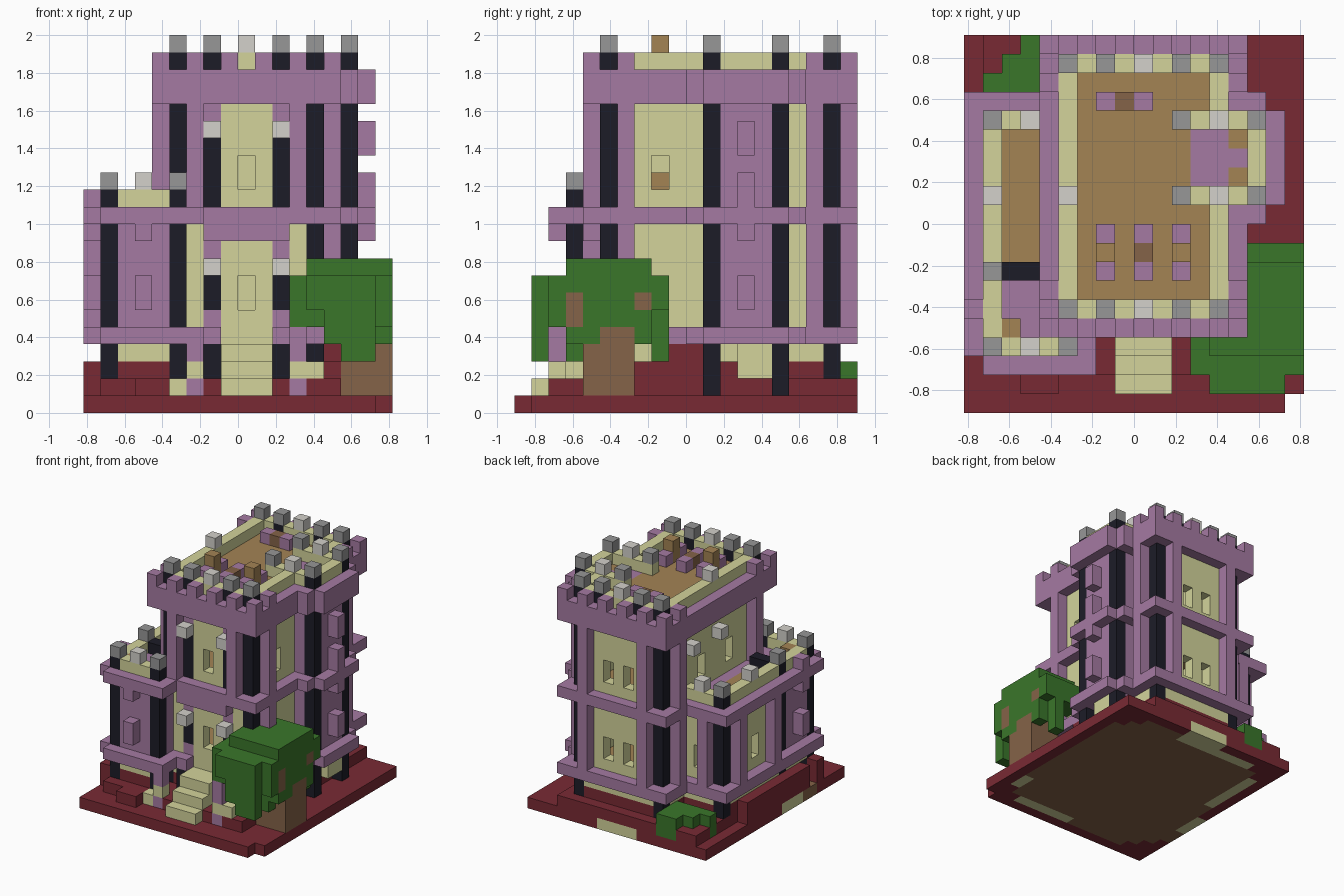
import bpy
import bmesh

UNIT = 2 / 22
COLOURS = {"purple": "A57AA2", "cream": "D3D49B", "black": "1C1C27", "brick_red": "792A34",
           "leaf_green": "3A762A", "tan": "A38354", "bark_brown": "856348",
           "grey": "979797", "pale_grey": "D3D1CB"}

default = bpy.data.objects.get("Cube")
if default:
    bpy.data.objects.remove(default, do_unlink=True)


def linear(pair):
    c = int(pair, 16) / 255
    return c / 12.92 if c < 0.04 else ((c + 0.055) / 1.055) ** 2.4


materials = {}
for name, code in COLOURS.items():
    mat = bpy.data.materials.new(name)
    rgba = [linear(code[i:i + 2]) for i in (0, 2, 4)] + [1]
    mat.diffuse_color = rgba
    mat.use_nodes = True
    mat.node_tree.nodes["Principled BSDF"].inputs["Base Color"].default_value = rgba
    materials[name] = mat
slots = list(COLOURS)
cells = {}


def fill(part, colour, xs, ys, zs, keep=False):
    """Fill a block of cells; a single number means one cell along that axis."""
    spans = [range(*s) if isinstance(s, tuple) else (s,) for s in (xs, ys, zs)]
    for x in spans[0]:
        for y in spans[1]:
            for z in spans[2]:
                if not (keep and (x, y, z) in cells):
                    cells[x, y, z] = (part, colour)


def ring(part, colour, xs, ys, zs):
    for x in (xs[0], xs[1] - 1):
        fill(part, colour, x, ys, zs)
    for y in (ys[0], ys[1] - 1):
        fill(part, colour, xs, y, zs)


def clear(xs, ys, zs):
    fill("opening", None, xs, ys, zs)


# Ground slab and stepped foundation
fill("ground_slab", "brick_red", (0, 18), (0, 20), 0)
clear(17, 0, 0)
fill("ground_slab", "cream", (7, 11), 19, 0)
fill("ground_slab", "cream", 0, (6, 9), 0)
fill("ground_slab", "bark_brown", 0, (4, 6), 0)
fill("foundation", "brick_red", (1, 15), (2, 20), 1)
fill("foundation", "brick_red", (1, 14), (5, 16), 2)
fill("foundation", "brick_red", (5, 14), (16, 19), 2)
fill("foundation", "brick_red", (0, 5), 3, (1, 3))
fill("foundation", "brick_red", 0, (5, 14), (1, 3))
fill("foundation", "brick_red", (3, 5), 1, 1)
fill("foundation", "brick_red", 14, (4, 13), (1, 3))
fill("foundation", "brick_red", (13, 15), (9, 11), (2, 4))

# Main hall and wing: walls, floors and roofs
ring("hall_walls", "cream", (5, 14), (5, 19), (3, 21))
ring("wing_walls", "cream", (1, 5), (3, 16), (3, 13))
for z in (4, 11, 19):
    fill("hall_floors", "tan", (6, 13), (6, 18), z)
    if z < 19:
        fill("wing_floors", "tan", (2, 5), (4, 15), z)
clear(4, (4, 15), 12)

# Corner towers
fill("tower_walls", "purple", 15, (12, 15), (4, 20))
fill("tower_walls", "cream", 15, (13, 15), (2, 4))
for y in (11, 15):
    fill("tower_walls", "purple", 14, y, (3, 20))
    fill("tower_parapet", "cream", (11, 16), y, 20)
fill("tower_parapet", "cream", 15, (12, 15), 20)
fill("tower_roof", "purple", (12, 15), (12, 15), (18, 20))
clear((13, 15), (12, 15), 20)
fill("wing_tower_walls", "purple", (2, 5), 3, (4, 12))
fill("wing_tower_walls", "purple", 1, (4, 7), (4, 12))
fill("wing_tower_walls", "purple", 5, 4, (4, 12))
fill("wing_tower_roof", "purple", (2, 5), (4, 7), 11)
fill("wing_tower_roof", "tan", 2, 4, 12)
fill("wing_tower_roof", "black", (2, 4), 7, 12)
fill("wing_parapet", "cream", (1, 6), 3, 12)

# Horizontal purple bands
for z in (4, 11, 18, 19):
    ring("hall_bands", "purple", (4, 15), (4, 20), z)
    fill("tower_bands", "purple", 16, (11, 16), z)
    for y in (10, 16):
        fill("tower_bands", "purple", (14, 16), y, z)
    if z < 18:
        fill("wing_bands", "purple", 0, (3, 17), z)
        fill("wing_bands", "purple", (1, 7), 2, z)
        fill("wing_bands", "purple", 6, (2, 4), z)
        fill("wing_bands", "purple", (0, 5), 16, z)
for y in (12, 14):
    fill("tower_roof", "tan", 14, y, 19)

# Purple pillars standing proud of the walls, and merlons
for x in (6, 12):
    fill("hall_pillars", "purple", x, 4, (11, 21))
    fill("hall_pillars", "purple", x, 19, (4, 21))
for y in (6, 17):
    for x in (4, 14):
        fill("hall_pillars", "purple", x, y, (4, 21))
for x in range(4, 15, 2):
    for y in (4, 19):
        fill("merlons", "purple", x, y, 20)
for y in (9, 14):
    fill("wing_pillars", "purple", 0, y, (4, 12))
fill("wing_pillars", "purple", 2, 16, (4, 12))

# Tower brackets
for z in (6, 7, 10, 12, 13, 15, 16):
    fill("tower_brackets", "purple", 16, 13, z)
    if z < 12:
        fill("wing_brackets", "purple", 3, 2, z)
    if z < 13:
        fill("wing_brackets", "purple", 0, 5, z)

# Black corner columns with grey caps
for x, y in ((5, 5), (13, 5), (5, 18), (13, 18), (15, 11), (15, 15)):
    fill("columns", "black", x, y, (1, 21))
for x, y in ((1, 3), (5, 3), (1, 7), (1, 15)):
    fill("columns", "black", x, y, (2, 13))
    fill("caps", "grey", x, y, 13)
for x, y in ((3, 3), (1, 11), (3, 15)):
    fill("caps", "pale_grey", x, y, 13)
for y in (5, 18):
    for x in range(5, 14, 2):
        fill("caps", "pale_grey" if x == 9 else "grey", x, y, 21)
        fill("columns", "cream" if x == 9 else "black", x, y, 20)
for y in (11, 15):
    for x in (11, 13, 15):
        fill("caps", "pale_grey" if x == 13 else "grey", x, y, 21)
fill("caps", "pale_grey", 5, 11, 21)

# Entrance front and side wall, with lamps either side of the openings
for x in (7, 11):
    fill("entrance_front", "black", x, 5, (12, 17))
    fill("entrance_front", "purple", x, 5, 17)
    fill("entrance_front", "purple", x, 5, (4, 6))
    fill("entrance_front", "black", x, 5, (6, 9))
    fill("entrance_front", "purple", x, 5, (9, 11))
    fill("entrance_front", "black", x, 4, (1, 4))
    for z in (8, 16):
        fill("lamps", "pale_grey", x, 4, z)
    fill("lamps", "pale_grey", 4, x + 4, 16)
fill("entrance_front", "purple", (7, 12), 4, 10)
clear((8, 11), 4, 4)

# Windows, with a table seen inside
for z in ((6, 8), (13, 15)):
    clear(9, 5, z)
    clear(13, 8, z)
    for x in (8, 10):
        clear(x, 18, z)
for y in (9, 13):
    clear(5, y, (13, 15))
clear(1, 11, (6, 8))
clear(3, 15, (6, 8))
fill("inner_table", "tan", 12, 8, (12, 14))

# Entrance steps and gate posts
for step in (1, 2, 3, 4):
    fill("entrance_steps", "cream", (8, 11), step, (1, min(step + 1, 4)))
for x in (6, 12):
    fill("gate_posts", "purple", x, 2, (1, 5))
    fill("gate_posts", "cream", x, 2, 2)
fill("gate_posts", "cream", 5, 2, 1)
fill("gate_posts", "cream", 13, 2, 2)

# Roof furniture
for x in (7, 9, 11):
    for y in (7, 9):
        fill("roof_seats", "purple", x, y, 20)
    fill("roof_tables", "bark_brown" if x == 9 else "tan", x, 8, (20, 21 if x == 9 else 22))
    fill("roof_seats", "bark_brown" if x == 11 else "purple", x if x < 11 else 8, 16, 20)

# Tree: trunk, rounded crown and hanging boughs
fill("tree_trunk", "bark_brown", (15, 17), (4, 7), (1, 7))
fill("tree_trunk", "bark_brown", 17, (4, 7), (1, 4))
fill("tree_trunk", "bark_brown", 17, (5, 7), 4)
for y, low in ((3, 5), (7, 6)):
    fill("tree_trunk", "bark_brown", 17, y, (low, 7))
fill("tree_crown", "leaf_green", (13, 18), (3, 8), 8, True)
fill("tree_crown", "leaf_green", (13, 18), (2, 9), (6, 8), True)
fill("tree_crown", "leaf_green", (13, 17), 1, (6, 8), True)
fill("tree_crown", "leaf_green", 12, (2, 5), (5, 8), True)
fill("tree_crown", "leaf_green", 17, (3, 8), (4, 6), True)
for x, y, low in ((13, 2, 5), (14, 1, 4), (15, 1, 3), (16, 1, 3), (17, 2, 5), (16, 3, 3), (16, 8, 3)):
    fill("tree_boughs", "leaf_green", x, y, (low, 7), True)

# Bush at the back corner
for x in range(1, 5):
    fill("bush", "leaf_green", x, (17, min(17 + x, 20)), (1, 3))

# Turn the cells of each part into one mesh of outer faces
parts = {}
cells = {c: v for c, v in cells.items() if v[1]}
for cell, (part, colour) in cells.items():
    parts.setdefault(part, []).append((cell, colour))
for part, members in parts.items():
    bm = bmesh.new()
    corners = {}
    for cell, colour in members:
        for axis, side in [(a, s) for a in range(3) for s in (0, 1)]:
            near = list(cell)
            near[axis] += 2 * side - 1
            if tuple(near) in cells:
                continue
            loop = []
            for du, dv in ((0, 0), (1, 0), (1, 1), (0, 1)):
                p = list(cell)
                p[axis] += side
                p[(axis + 1) % 3] += du
                p[(axis + 2) % 3] += dv
                key = tuple(p)
                if key not in corners:
                    corners[key] = bm.verts.new(((p[0] - 9) * UNIT, (p[1] - 10) * UNIT, p[2] * UNIT))
                loop.append(corners[key])
            face = bm.faces.new(loop if side else loop[::-1])
            shade, (x, y, z) = colour, cell
            # Earth shows under the slab, inside its rim
            dx, dy = min(x, 17 - x), min(y, 19 - y)
            if near[2] < 0 and min(dx, dy) > 0 and dx + dy > 3:
                patch = min(dx, dy) == 1 and (y > 10 and x < 11 or y < 5 and x > 8)
                shade = "cream" if patch else "bark_brown"
            face.material_index = slots.index(shade)
    mesh = bpy.data.meshes.new(part)
    bm.to_mesh(mesh)
    bm.free()
    for name in slots:
        mesh.materials.append(materials[name])
    bpy.context.collection.objects.link(bpy.data.objects.new(part, mesh))
